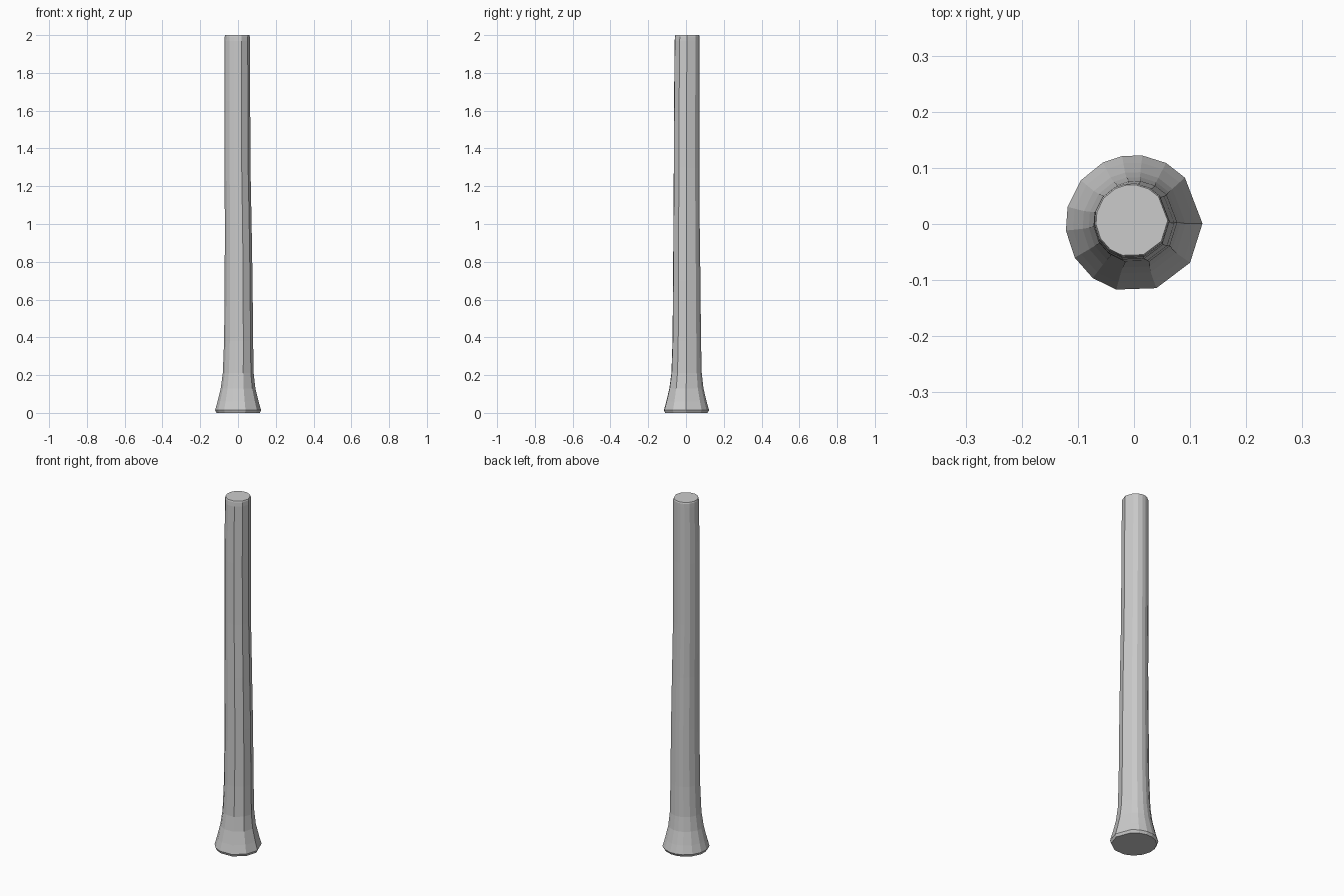
import bpy, bmesh
from math import cos, sin, radians

# uneven facet angles around the post
ANGLES = [0, 42, 62, 83, 100, 117, 141, 166, 186, 210, 233, 255, 289, 325]

# rings from bottom to top: z, centre x, centre y, radius
RINGS = [
    (0.0, 0.0, 0.0, 0.115),
    (0.014, 0.0, 0.001, 0.122),
    (0.06, 0.0, 0.001, 0.109),
    (0.13, 0.0, 0.001, 0.092),
    (0.21, 0.001, 0.002, 0.082),
    (0.38, 0.003, 0.003, 0.077),
    (0.7, 0.003, 0.003, 0.074),
    (1.0, 0.001, 0.002, 0.071),
    (1.3, -0.003, 0.002, 0.069),
    (1.65, -0.004, 0.003, 0.0685),
    (1.97, -0.004, 0.005, 0.0675),
    (1.993, -0.004, 0.006, 0.0665),
    (2.0, -0.004, 0.006, 0.064),
]

# post: slightly bent shaft with a flared foot and capped ends
bm = bmesh.new()
loops = [[bm.verts.new((cx + r * cos(radians(a)), cy + r * sin(radians(a)), z))
          for a in ANGLES] for z, cx, cy, r in RINGS]
n = len(ANGLES)
for low, high in zip(loops, loops[1:]):
    for i in range(n):
        j = (i + 1) % n
        bm.faces.new((low[i], low[j], high[j], high[i]))
bm.faces.new(loops[0][::-1])
bm.faces.new(loops[-1])

mesh = bpy.data.meshes.new("flared_post")
bm.to_mesh(mesh)
bm.free()
post = bpy.data.objects.new("flared_post", mesh)
bpy.context.collection.objects.link(post)
